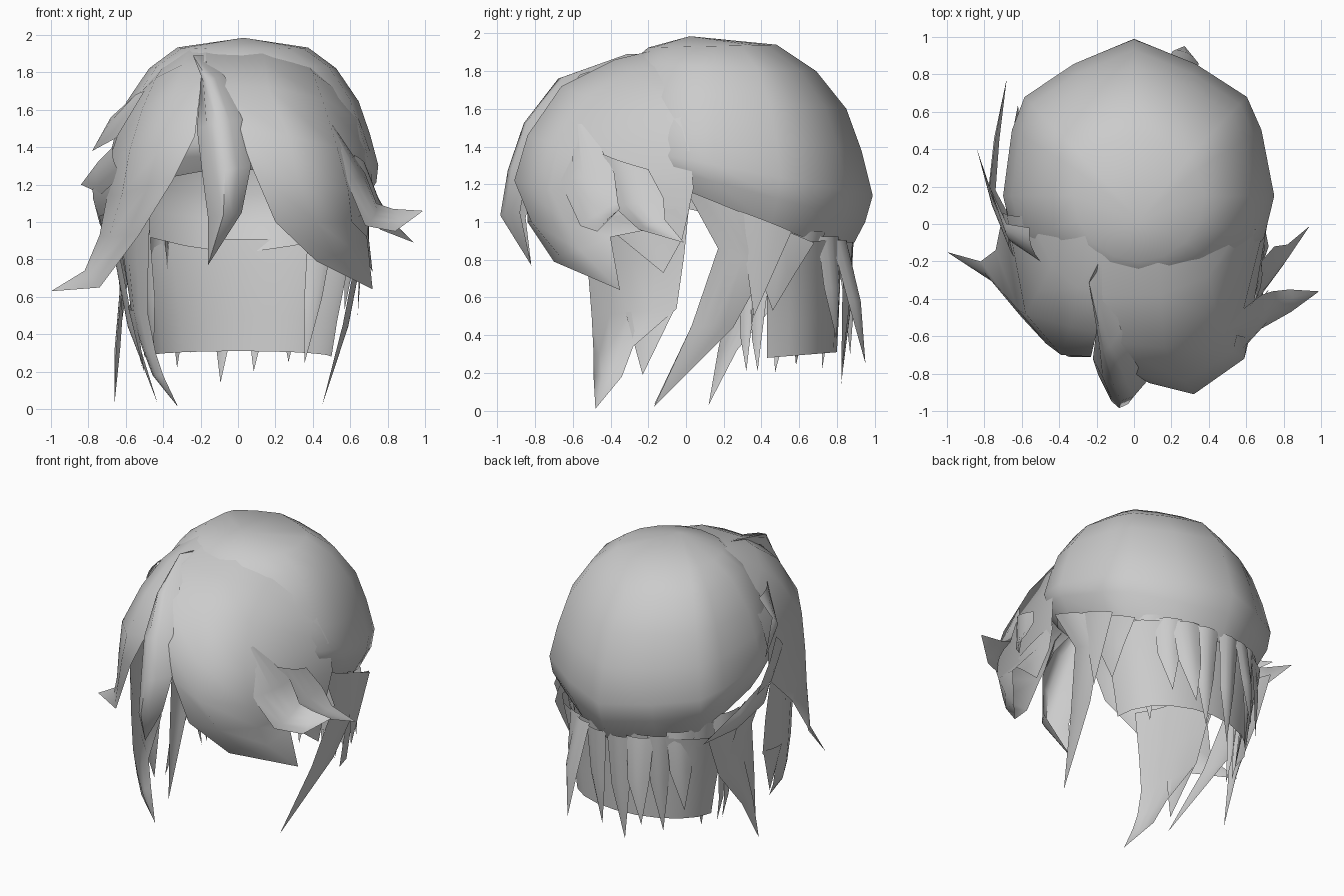
import bpy, bmesh, math
from mathutils import Vector

cube = bpy.data.objects.get("Cube")
if cube:
    bpy.data.objects.remove(cube, do_unlink=True)

GREY = (0.6, 0.6, 0.6, 1)
mat = bpy.data.materials.new("hair_grey")
mat.use_nodes = True
mat.diffuse_color = GREY
bsdf = mat.node_tree.nodes["Principled BSDF"]
bsdf.inputs["Base Color"].default_value = GREY
bsdf.inputs["Roughness"].default_value = 0.8


def sheet(name, rows, closed=False):
    """Skin rows of points; a one-point row becomes a tip."""
    n = max(len(r) for r in rows)
    rows = [list(r) * n if len(r) == 1 else r for r in rows]
    bm = bmesh.new()
    vs = [[bm.verts.new(p) for p in r] for r in rows]
    for a, b in zip(vs, vs[1:]):
        for i in range(n if closed else n - 1):
            j = (i + 1) % n
            bm.faces.new((a[i], b[i], b[j], a[j]))
    bmesh.ops.remove_doubles(bm, verts=bm.verts, dist=0.0005)
    # turn each sheet outward from the head centre
    bmesh.ops.recalc_face_normals(bm, faces=bm.faces)
    out = sum(f.normal.dot(f.calc_center_median() - Vector((0, 0.1, 0.9))) * f.calc_area() for f in bm.faces)
    if out < 0:
        bmesh.ops.reverse_faces(bm, faces=bm.faces)
    me = bpy.data.meshes.new(name)
    bm.to_mesh(me)
    bm.free()
    ob = bpy.data.objects.new(name, me)
    bpy.context.collection.objects.link(ob)
    me.materials.append(mat)
    bpy.ops.object.select_all(action='DESELECT')
    ob.select_set(True)
    bpy.context.view_layer.objects.active = ob
    bpy.ops.object.shade_smooth_by_angle(angle=math.radians(55))


def strand(name, pairs, tip, bulge=0.03):
    """Pointed lock: pairs of edge points, rounded outward between them."""
    rows = []
    for a, b in pairs:
        a, b = Vector(a), Vector(b)
        m = (a + b) / 2
        out = Vector((m.x, m.y - 0.1, 0)).normalized() * bulge
        rows.append([a.lerp(b, t) + out * 4 * t * (1 - t) for t in (0, .25, .5, .75, 1)])
    sheet(name, rows + [[Vector(tip)]])


def mirror(pairs):
    return [tuple((-p[0], p[1], p[2]) for p in pr) for pr in pairs]


# Skull cap: a plan outline, pointed at the back, repeated as tilted rings
# Ring: half width, back y, front y, back z, front z
back = [(1, 0), (.92, .42), (.82, .63), (.45, .84), (0, 1)]
front = [(math.cos(math.pi * i / 8), -math.sin(math.pi * i / 8)) for i in range(7, 0, -1)]
plan = back + [(-c, s) for c, s in back[3::-1]] + front
rings = [(.35, .48, -.20, 1.94, 1.925), (.50, .69, -.30, 1.80, 1.84),
         (.62, .85, -.38, 1.60, 1.68), (.68, .93, -.42, 1.38, 1.54),
         (.725, .99, -.44, 1.14, 1.42), (.715, .95, -.40, 1.00, 1.36),
         (.64, .86, -.34, .83, 1.28)]
cap = [[(0.03, 0.02, 1.985)]]
for rx, yb, yf, zb, zf in rings:
    row = []
    for c, s in plan:
        y = .15 + s * ((yb - .15) if s > 0 else (.15 - yf))
        row.append((.025 * (1 - max(s, 0)) + rx * c, y,
                    zf + (zb - zf) * (y - yf) / (yb - yf)))
    cap.append(row)
sheet("skull_cap", cap, closed=True)

# Swept fringe, left side; the first row and back column tuck under the cap
sheet("left_fringe", [
    [(-.17, -.10, 1.92), (.12, -.05, 1.94), (.36, .02, 1.87), (.54, .14, 1.72)],
    [(-.17, -.38, 1.86), (.14, -.38, 1.86), (.40, -.28, 1.80), (.59, .02, 1.66)],
    [(-.15, -.63, 1.73), (.16, -.66, 1.72), (.45, -.52, 1.66), (.65, -.03, 1.54)],
    [(.00, -.80, 1.50), (.27, -.84, 1.46), (.53, -.68, 1.40), (.705, .02, 1.38)],
    [(.08, -.85, 1.28), (.32, -.91, 1.22), (.59, -.72, 1.17), (.72, .04, 1.18)],
    [(.20, -.84, 1.00), (.42, -.82, 1.00), (.61, -.64, 1.00), (.70, .00, 1.00)],
    [(.42, -.70, .79), (.52, -.67, .82), (.62, -.56, .85), (.69, -.40, .92)],
    [(.72, -.35, .64)]])

# Swept fringe, right side
sheet("right_fringe", [
    [(-.17, -.10, 1.92), (-.26, -.06, 1.92), (-.38, .02, 1.86), (-.50, .12, 1.72)],
    [(-.17, -.38, 1.86), (-.30, -.34, 1.84), (-.44, -.22, 1.77), (-.56, .05, 1.66)],
    [(-.20, -.58, 1.72), (-.34, -.55, 1.68), (-.51, -.36, 1.61), (-.62, .04, 1.53)],
    [(-.23, -.71, 1.46), (-.39, -.70, 1.42), (-.58, -.48, 1.38), (-.68, .05, 1.36)],
    [(-.35, -.71, 1.22), (-.47, -.64, 1.20), (-.62, -.46, 1.15), (-.70, .06, 1.14)],
    [(-.53, -.55, .93), (-.60, -.50, .93), (-.69, -.38, .92), (-.74, -.14, .93)],
    [(-.74, -.32, .65), (-.76, -.30, .68), (-.80, -.26, .72), (-.82, -.20, .74)],
    [(-1.0, -.15, .63)]])

# Centre tuft falling over the parting
strand("centre_tuft", [
    ((-.19, -.21, 1.89), (-.17, -.21, 1.89)),
    ((-.20, -.56, 1.74), (-.07, -.56, 1.78)),
    ((-.22, -.72, 1.50), (.03, -.76, 1.55)),
    ((-.19, -.81, 1.25), (.07, -.84, 1.30)),
    ((-.16, -.85, 1.02), (.02, -.88, 1.05))], (-.16, -.82, .77), .12)

# Flicks on the left side
strand("left_flick_front", [
    ((.47, -.58, 1.52), (.50, -.52, 1.52)),
    ((.58, -.67, 1.22), (.68, -.38, 1.26)),
    ((.68, -.56, .98), (.74, -.36, 1.10)),
    ((.84, -.47, .95), (.83, -.35, 1.07))], (.99, -.36, 1.06), .03)
strand("left_flick_back", [
    ((.62, -.44, 1.36), (.68, -.20, 1.28)),
    ((.68, -.38, 1.08), (.75, -.12, 1.13)),
    ((.76, -.25, .96), (.82, -.11, 1.01))], (.94, -.01, .89), .03)
strand("left_flick_under", [
    ((.62, -.48, 1.02), (.70, .02, 1.08)),
    ((.64, -.34, .91), (.70, -.02, .91))], (.72, -.12, .73), .02)

# Flicks on the right side
strand("right_flick_upper", [
    ((-.50, -.20, 1.70), (-.56, -.02, 1.66)),
    ((-.65, -.10, 1.45), (-.68, .0, 1.56))], (-.78, .22, 1.38), .02)
strand("right_flick_middle", [
    ((-.62, -.20, 1.25), (-.67, -.06, 1.40)),
    ((-.73, .08, 1.15), (-.75, .12, 1.32))], (-.84, .40, 1.20), .02)
strand("right_flick_lower", [
    ((-.58, -.12, 1.10), (-.66, -.10, 1.32)),
    ((-.74, .18, 1.03), (-.77, .20, 1.22)),
    ((-.72, .45, .95), (-.74, .45, 1.10))], (-.68, .78, .95), .02)

# Long forked lock beside the right cheek
strand("right_cheek_lock", [
    ((-.47, -.55, 1.10), (-.68, .02, 1.12)),
    ((-.48, -.52, .75), (-.62, -.01, .82)),
    ((-.48, -.50, .50), (-.57, -.05, .54)),
    ((-.44, -.49, .30), (-.51, -.28, .34)),
    ((-.40, -.49, .18), (-.45, -.34, .18))], (-.32, -.48, .01), .04)
strand("right_cheek_fork", [
    ((-.545, -.32, .52), (-.575, -.05, .56))], (-.50, -.23, .19), .03)

# Paired locks hanging behind the cheeks
side = [((.67, .0, 1.17), (.67, .32, 1.04)),
        ((.64, .17, .86), (.64, .42, .75)),
        ((.56, .03, .45), (.58, .25, .44))]
strand("left_side_lock", side, (.45, -.17, .02), .02)
strand("right_side_lock", mirror(side), (-.43, -.17, .03), .02)
strand("right_rear_lock", [
    ((-.64, .24, 1.05), (-.62, .64, .92)),
    ((-.62, .24, .65), (-.61, .50, .60)),
    ((-.65, .17, .32), (-.63, .27, .32))], (-.66, .12, .03), .02)
for i, y in enumerate((.32, .38)):
    strand(f"right_thin_spike_{i + 1}", [
        ((-.56, y - .04, .70), (-.56, y + .06, .70)),
        ((-.54, y - .03, .38), (-.54, y + .02, .38))], (-.51, y, .21), .01)

# Broad pointed plates behind the left ear
strand("left_rear_plate_front", [
    ((.67, .28, 1.06), (.65, .56, .95))], (.64, .36, .50), .02)
strand("left_rear_plate_back", [
    ((.65, .32, 1.03), (.56, .68, .89)),
    ((.61, .38, .75), (.57, .58, .73))], (.57, .46, .53), .02)

# Nape panel
nape = []
for z, rx, yb in ((.91, .62, .84), (.75, .58, .82), (.5, .53, .81), (.31, .50, .80)):
    nape.append([(rx * math.cos(a), .43 + (yb - .43) * math.sin(a), z - .03 * (1 - math.sin(a)))
                 for a in (math.pi * i / 10 for i in range(11))])
sheet("nape_panel", nape)

# Spikes under the rim: angle, tip height, tip spread, half width in degrees
spikes = [(45, .24, .80, 9), (57, .38, 1.02, 8), (67, .25, 1.16, 8), (80, .20, .92, 8),
          (97, .14, .92, 8), (110, .30, 1.05, 8), (121, .22, .92, 7), (133, .38, 1.0, 8),
          (146, .20, .82, 8), (160, .48, 1.0, 9)]


def rim(deg, z, k):
    a = math.radians(deg)
    return (.65 * k * math.cos(a), .15 + .74 * k * math.sin(a), z)


for i, (d, zt, k, w) in enumerate(spikes):
    zr = 1.09 - .20 * math.sin(math.radians(d))
    zm = zr * .5 + zt * .5
    km = .4 + k * .6
    strand(f"nape_spike_{i + 1}", [
        (rim(d - w, zr, .98), rim(d + w, zr, .98)),
        (rim(d - w * .75, zm, km), rim(d + w * .75, zm, km))],
        rim(d + 2, zt, k), .025)
